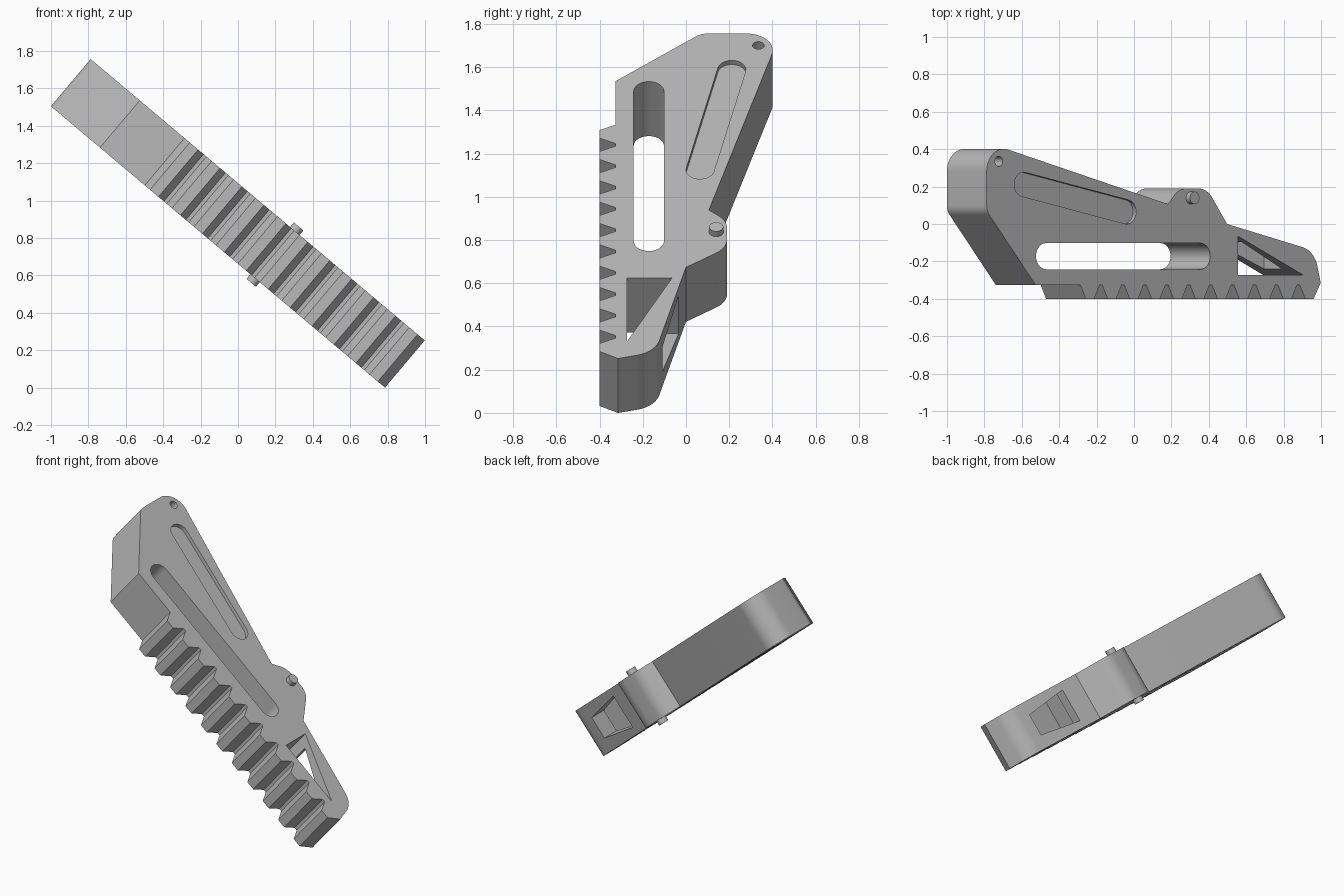
import bpy, bmesh, math
from mathutils import Vector, Matrix

old = bpy.data.objects.get("Cube")
if old:
    bpy.data.objects.remove(old, do_unlink=True)

HALF = 0.165      # half thickness of the plate
LENGTH = 2.335
PLACE = Matrix.Translation((-0.894, 0, 1.63)) @ Matrix.Rotation(math.radians(40.1), 4, 'Y')

grey = bpy.data.materials.new("matte grey")
grey.use_nodes = True
colour = (0.48, 0.48, 0.48, 1)
grey.diffuse_color = colour
grey.node_tree.nodes["Principled BSDF"].inputs["Base Color"].default_value = colour


def rounded(corners, steps=10):
    """Outline from (u, v, fillet radius) corners."""
    out = []
    n = len(corners)
    for i, (u, v, r) in enumerate(corners):
        p = Vector((u, v))
        if not r:
            out.append(p)
            continue
        a = (Vector(corners[i - 1][:2]) - p).normalized()
        b = (Vector(corners[(i + 1) % n][:2]) - p).normalized()
        half = a.angle(b) / 2
        centre = p + (a + b).normalized() * r / math.sin(half)
        start = p + a * r / math.tan(half) - centre
        end = p + b * r / math.tan(half) - centre
        sweep = start.angle_signed(end)
        for k in range(steps + 1):
            out.append(centre + Matrix.Rotation(-sweep * k / steps, 2) @ start)
    return out


def stadium(a, b, r, steps=14):
    """Outline of a slot between two centres."""
    a, b = Vector(a), Vector(b)
    base = math.atan2(b.y - a.y, b.x - a.x) - math.pi / 2
    out = []
    for c, turn in ((b, 0), (a, math.pi)):
        for k in range(steps + 1):
            t = base + turn + math.pi * k / steps
            out.append(c + Vector((math.cos(t), math.sin(t))) * r)
    return out


def circle(u, v, r, n=28):
    return [Vector((u + r * math.cos(math.tau * k / n), v + r * math.sin(math.tau * k / n)))
            for k in range(n)]


def prism(name, outline, low, high, along_v=False):
    """Extrude an outline across the thickness, or along v when asked."""
    bm = bmesh.new()
    point = (lambda p, h: (p[0], h, p[1])) if along_v else (lambda p, h: (p[0], p[1], h))
    face = bm.faces.new([bm.verts.new(point(p, low)) for p in outline])
    ext = bmesh.ops.extrude_face_region(bm, geom=[face])
    shift = Vector(point((0, 0), high - low))
    bmesh.ops.translate(bm, vec=shift,
                        verts=[g for g in ext["geom"] if isinstance(g, bmesh.types.BMVert)])
    bmesh.ops.recalc_face_normals(bm, faces=bm.faces)
    bm.transform(PLACE)
    mesh = bpy.data.meshes.new(name)
    bm.to_mesh(mesh)
    bm.free()
    mesh.materials.append(grey)
    obj = bpy.data.objects.new(name, mesh)
    bpy.context.collection.objects.link(obj)
    return obj


def smooth(obj):
    bpy.ops.object.select_all(action='DESELECT')
    obj.select_set(True)
    bpy.context.view_layer.objects.active = obj
    bpy.ops.object.shade_smooth_by_angle(angle=math.radians(30))


# Upper outline: blunt end, long slope, hinge boss, nose
outline = rounded([
    (0.343, -0.327, 0), (0, 0.07, 0.08), (0, 0.437, 0.12),
    (1.268, 0.106, 0), (1.345, 0.19, 0.12), (1.54, 0.19, 0.12),
    (1.68, 0, 0), (2.29, -0.143, 0.14), (LENGTH, -0.315, 0)])

# Row of teeth along the front edge, from the nose back
COUNT, FIRST = 11, 0.648
pitch = (LENGTH - FIRST) / COUNT
for i in reversed(range(COUNT)):
    s = FIRST + i * pitch
    if i < COUNT - 1:
        outline.append(Vector((s + pitch - 0.012, -0.327)))
    outline += [Vector((s + pitch - 0.05, -0.4)), Vector((s + 0.045, -0.4)),
                Vector((s + 0.008, -0.327))]
body = prism("toothed_body", outline, -HALF, HALF)

# Openings and recesses
deep = HALF + 0.1
cutters = [
    prism("long_slot_cutter", stadium((0.415, -0.172), (1.493, -0.172), 0.07), -deep, deep),
    prism("end_hole_cutter", circle(0.085, 0.335, 0.027), -deep, deep),
    prism("nose_triangle_cutter",
          [(1.757, -0.272), (1.757, -0.065), (2.21, -0.272)], -deep, deep),
    prism("nose_window_cutter",
          [(1.825, -0.115), (2.14, -0.075), (2.14, 0.075), (1.825, 0.115)], -0.262, 0.2, True)]
for side in (-1, 1):
    cutters.append(prism("groove_cutter", stadium((0.258, 0.212), (0.98, 0.065), 0.065),
                         side * (HALF - 0.025), side * deep))
for cutter in cutters:
    cutter.hide_render = True
    mod = body.modifiers.new(cutter.name, 'BOOLEAN')
    mod.operation = 'DIFFERENCE'
    mod.solver = 'EXACT'
    mod.object = cutter

# Bake the cuts and discard the cutters
bpy.context.view_layer.update()
cut = bpy.data.meshes.new_from_object(body.evaluated_get(bpy.context.evaluated_depsgraph_get()))
body.modifiers.clear()
body.data = cut
for cutter in cutters:
    bpy.data.objects.remove(cutter, do_unlink=True)
smooth(body)

# Hinge pin through the boss
smooth(prism("hinge_pin", circle(1.427, 0.14, 0.033), -HALF - 0.032, HALF + 0.032))
